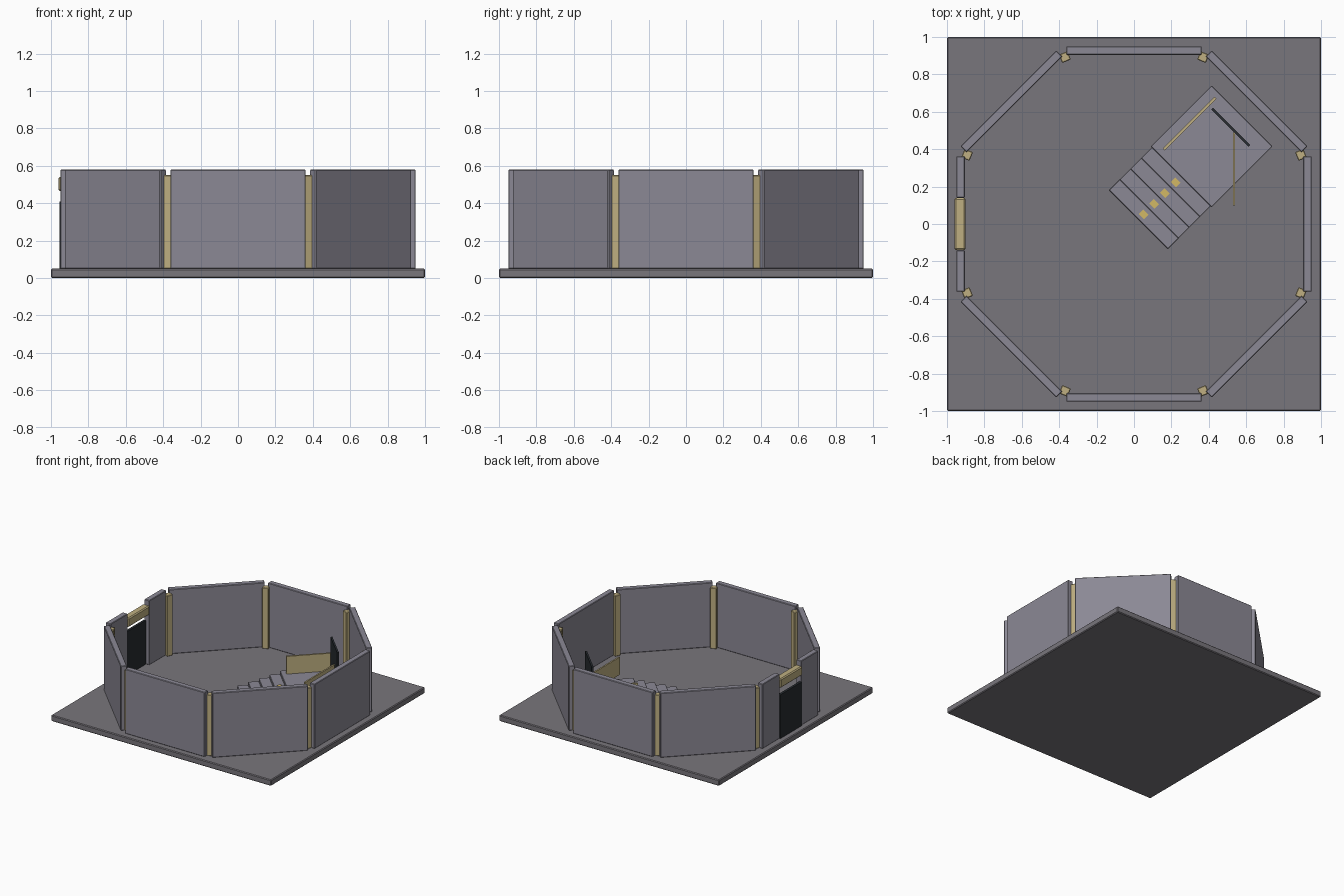
import bpy
from math import radians, cos, sin, pi
from mathutils import Matrix, Vector

if "Cube" in bpy.data.objects:
    bpy.data.objects.remove(bpy.data.objects["Cube"])


def material(name, rgb):
    m = bpy.data.materials.new(name)
    m.diffuse_color = (*rgb, 1)
    m.use_nodes = True
    m.node_tree.nodes["Principled BSDF"].inputs["Base Color"].default_value = m.diffuse_color
    return m


STONE = material("stone", (0.26, 0.25, 0.30))
FLOOR = material("floor_stone", (0.19, 0.18, 0.20))
GOLD = material("gold_trim", (0.52, 0.43, 0.22))
BRIGHT = material("bright_gold", (0.65, 0.48, 0.13))
DARK = material("dark_panel", (0.02, 0.025, 0.03))


def box(name, x, y, z, mat, angle=0, bevel=0.0):
    """Box from (min, max) ranges, then turned about the world z axis."""
    bpy.ops.mesh.primitive_cube_add(size=1)
    o = bpy.context.object
    o.name = name
    size = Vector((x[1] - x[0], y[1] - y[0], z[1] - z[0]))
    mid = Vector((sum(x) / 2, sum(y) / 2, sum(z) / 2))
    o.data.transform(Matrix.Translation(mid) @ Matrix.Diagonal((*size, 1)))
    o.data.transform(Matrix.Rotation(radians(angle), 4, 'Z'))
    o.data.materials.append(mat)
    if bevel:
        b = o.modifiers.new("soft_edge", 'BEVEL')
        b.width = bevel
        b.segments = 1
    return o


F = 0.05  # floor level

# Floor slab
box("floor_slab", (-1, 1), (-1, 1), (0, F), FLOOR, bevel=0.006)

# Octagonal ring of walls, with a doorway gap on the left side
for i in range(8):
    spans = [(-0.362, -0.14), (0.14, 0.362)] if i == 4 else [(-0.362, 0.362)]
    for s in spans:
        box("wall", (0.904, 0.95), s, (F, 0.58), STONE, 45 * i, 0.004)
    # Corner post between neighbouring walls
    box("corner_post", (0.942, 0.99), (-0.025, 0.025), (F, 0.55), GOLD,
        45 * i + 22.5, 0.004)

# Doorway: lintel and dark door
box("door_lintel", (-0.96, -0.90), (-0.14, 0.14), (0.465, 0.54), GOLD, bevel=0.008)
box("door_panel", (-0.955, -0.935), (-0.14, 0.14), (F, 0.41), DARK)

# Raised platform, turned 45 degrees toward the corner
TOP = 0.165
box("platform", (0.357, 0.817), (-0.23, 0.23), (F, TOP), STONE, 45, 0.003)

# Steps up to the platform, each with a small gold marker
for i in range(4):
    u = 0.034 + 0.081 * i
    h = F + 0.023 * (i + 1)
    box("step", (u, u + 0.081), (-0.223, 0.223), (F, h), STONE, 45, 0.002)
    box("step_marker", (u + 0.021, u + 0.055), (-0.02, 0.02), (h, h + 0.008),
        BRIGHT, 45)

# Railings: one along the platform edge, one set straight
box("left_railing", (0.395, 0.785), (0.162, 0.176), (TOP, 0.31), GOLD, 45)
box("right_railing", (0.529, 0.541), (0.1, 0.49), (TOP, 0.31), GOLD)

# Dark screen at the back of the platform
box("back_screen", (0.724, 0.738), (-0.14, 0.14), (TOP, 0.455), DARK, 45)
